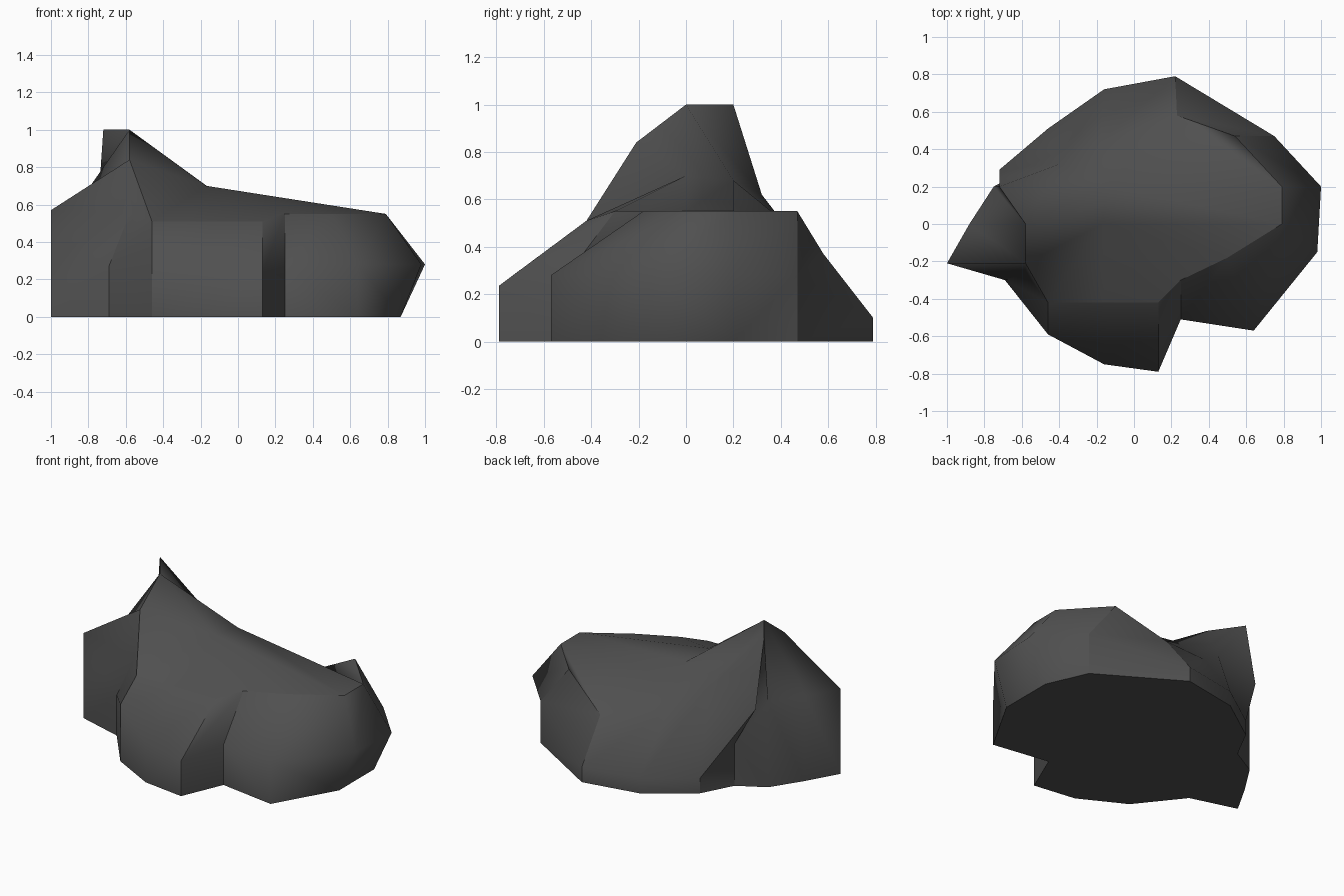
import bpy, bmesh

if "Cube" in bpy.data.objects:
    bpy.data.objects.remove(bpy.data.objects["Cube"])

# Columns run counter-clockwise from the left wedge.
# Shoulder: widest outline and the height where the wall starts to lean in.
SHOULDER = [
    (-1, -.21, .57), (-.69, -.30, .27), (-.46, -.59, .38), (-.16, -.75, .265),
    (.13, -.79, .235), (.25, -.51, .27), (.64, -.57, .28), (.98, -.15, .28),
    (1, .20, .28), (.75, .47, .28), (.22, .79, .10), (-.16, .72, .10),
    (-.46, .51, .10), (-.57, .30, .28), (-.75, .20, .57), (-.88, 0, .57)]
# Rim: the edge of the top surface, rising to the peak at the left
RIM = [
    (-.58, -.21, .84), (-.58, -.26, .55), (-.46, -.42, .51), (-.16, -.42, .51),
    (.13, -.42, .51), (.25, -.30, .55), (.50, -.18, .55), (.79, 0, .55),
    (.79, .20, .55), (.54, .47, .55), (.23, .58, .37), (-.18, .44, .46),
    (-.40, .32, .62), (-.72, .29, .55), (-.72, .20, 1), (-.58, 0, 1)]
UNDERCUT = {7: (.87, -.17), 8: (.87, .20)}     # right end tucks in at the ground
N = len(RIM)

bm = bmesh.new()
base = [bm.verts.new((*UNDERCUT.get(i, p[:2]), 0)) for i, p in enumerate(SHOULDER)]
shoulder = [bm.verts.new(p) for p in SHOULDER]
rim = [bm.verts.new(p) for p in RIM]
ridge_front = bm.verts.new((-.17, 0, .70))
ridge_back = bm.verts.new((-.14, .20, .68))


def fan(centre, ring):
    for a, b in zip(ring, ring[1:]):
        bm.faces.new((centre, a, b))


# Walls
for i in range(N):
    j = (i + 1) % N
    bm.faces.new((base[i], base[j], shoulder[j], shoulder[i]))
    bm.faces.new((shoulder[i], shoulder[j], rim[j]))
    bm.faces.new((shoulder[i], rim[j], rim[i]))

# Top slopes either side of the ridge
fan(ridge_front, [rim[15], rim[0]] + rim[2:8])
fan(ridge_back, [rim[8]] + rim[10:13] + [rim[15], ridge_front])
bm.faces.new((ridge_front, rim[7], rim[8], ridge_back))
# Left hollow, raised back-right corner, and the back of the peak
for a, b, c in [(0, 1, 2), (8, 9, 10), (12, 14, 15), (12, 13, 14)]:
    bm.faces.new((rim[a], rim[b], rim[c]))
# Underside
bm.faces.new(base[::-1])

bmesh.ops.triangulate(bm, faces=[f for f in bm.faces if len(f.verts) > 3])
bmesh.ops.recalc_face_normals(bm, faces=bm.faces)

# Smooth stone with creases at the ground, plateau edge, peak and clefts
for f in bm.faces:
    f.smooth = True
creases = [(base[i], base[(i + 1) % N]) for i in range(N)]
creases += [(rim[i], rim[(i + 1) % N]) for i in (2, 3, 4, 5, 6, 7, 8, 9, 13, 14, 15)]
for i in (1, 2, 4, 5, 10, 13):
    creases += [(base[i], shoulder[i]), (shoulder[i], rim[i])]
creases += [(base[0], shoulder[0]), (base[9], shoulder[9]), (shoulder[9], rim[9]),
            (rim[0], rim[2]), (base[12], shoulder[12]), (shoulder[12], rim[13])]
for pair in creases:
    edge = bm.edges.get(pair)
    if edge:
        edge.smooth = False

mesh = bpy.data.meshes.new("boulder")
bm.to_mesh(mesh)
bm.free()
boulder = bpy.data.objects.new("boulder", mesh)
bpy.context.collection.objects.link(boulder)

# Dark grey stone
stone = bpy.data.materials.new("dark grey stone")
stone.diffuse_color = (.08, .08, .08, 1)
stone.use_nodes = True
stone.node_tree.nodes["Principled BSDF"].inputs["Base Color"].default_value = stone.diffuse_color
mesh.materials.append(stone)
